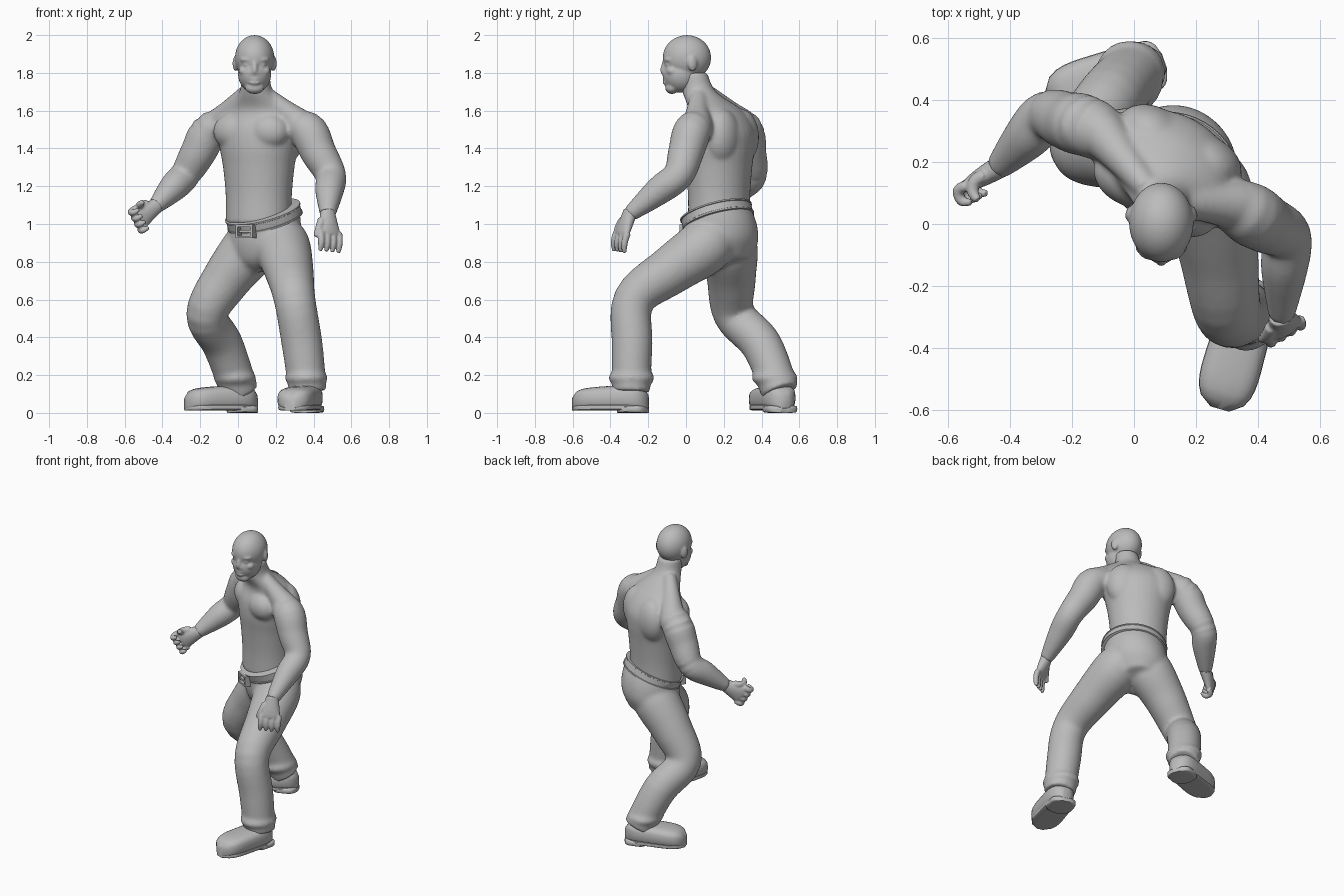
import bpy, bmesh, math
from mathutils import Vector, Matrix

cube = bpy.data.objects.get("Cube")
if cube:
    bpy.data.objects.remove(cube)

ACROSS = Vector((0.87, -0.48, 0)).normalized()    # from right to left shoulder
FORWARD = Vector((ACROSS.y, -ACROSS.x, 0))        # way the chest faces
TURN = math.atan2(ACROSS.y, ACROSS.x)
SIDE, UP = Vector((1, 0, 0)), Vector((0, 0, 1))
TILT = Vector((-0.28, -0.28, 1)).normalized()     # normal of the waist

grey = bpy.data.materials.new("plain_grey")
grey.use_nodes = True
grey.diffuse_color = (0.5, 0.5, 0.5, 1)
grey.node_tree.nodes["Principled BSDF"].inputs["Base Color"].default_value = grey.diffuse_color


def smooth_path(points, steps):
    """Resample a list of vectors along a smooth curve."""
    result = []
    last = len(points) - 1
    for i in range(last):
        before, start, end = points[max(i - 1, 0)], points[i], points[i + 1]
        after = points[min(i + 2, last)]
        leave, arrive = (end - before) / 2, (after - start) / 2
        for k in range(steps):
            t = k / steps
            ease = t * t * (3 - 2 * t)
            bend = leave * t * (1 - t) ** 2 - arrive * t * t * (1 - t)
            result.append(start.lerp(end, ease) + bend)
    return result + [points[-1]]


def loft(bm, centres, sizes, side=SIDE, axis=None, steps=5, sides=32, power=1):
    """Closed tube through elliptical sections; a size is (half width, half depth)."""
    rows = [Vector((*c, *s)) for c, s in zip(centres, sizes)]
    rows = smooth_path(rows, steps)
    mids = [row.xyz for row in rows]
    rings = []
    for i, row in enumerate(rows):
        ahead, behind = mids[min(i + 1, len(mids) - 1)], mids[max(i - 1, 0)]
        normal = axis or (ahead - behind).normalized()
        u = (side - normal * side.dot(normal)).normalized()
        v = normal.cross(u)
        ring = []
        for k in range(sides):
            angle = math.tau * k / sides
            c, s = (math.copysign(abs(f) ** power, f) for f in (math.cos(angle), math.sin(angle)))
            ring.append(bm.verts.new(mids[i] + u * c * row[3] + v * s * row[4]))
        rings.append(ring)
    faces = [bm.faces.new(rings[0]), bm.faces.new(rings[-1])]
    for low, high in zip(rings, rings[1:]):
        for k in range(sides):
            j = (k + 1) % sides
            faces.append(bm.faces.new((low[k], low[j], high[j], high[k])))
    bmesh.ops.recalc_face_normals(bm, faces=faces)


def tube(bm, centres, radii, **options):
    loft(bm, centres, [(r, r) for r in radii], **options)


def blob(bm, centre, size, turn=0):
    place = Matrix.Translation(centre) @ Matrix.Rotation(turn, 4, 'Z') @ Matrix.Diagonal((*size, 1))
    bmesh.ops.create_icosphere(bm, subdivisions=4, radius=1, matrix=place)


def finish(bm, name, voxel=None, rounds=0):
    """Turn the mesh into an object; a voxel size blends its volumes into one surface."""
    mesh = bpy.data.meshes.new(name)
    bm.to_mesh(mesh)
    bm.free()
    mesh.materials.append(grey)
    part = bpy.data.objects.new(name, mesh)
    bpy.context.collection.objects.link(part)
    for other in bpy.context.selected_objects:
        other.select_set(False)
    part.select_set(True)
    bpy.context.view_layer.objects.active = part
    bpy.ops.object.shade_smooth_by_angle(angle=math.radians(40))
    if voxel:
        blend = part.modifiers.new("blend", 'REMESH')
        blend.mode, blend.voxel_size, blend.use_smooth_shade = 'VOXEL', voxel, True
        soften = part.modifiers.new("soften", 'SMOOTH')
        soften.factor, soften.iterations = 0.5, rounds


# Torso and neck, leaning from the chest toward the head
skin = bmesh.new()
core, head = Vector((0.11, 0.175, 0)), Vector((0.088, 0, 1.85))
centres, sizes = [], []
for z, width, depth, lean in ((1, 0.18, 0.16, 0), (1.15, 0.18, 0.16, 0), (1.3, 0.195, 0.17, 0),
                              (1.4, 0.215, 0.18, 0), (1.5, 0.23, 0.175, 0), (1.6, 0.19, 0.13, 0.1),
                              (1.7, 0.09, 0.09, 0.6), (1.8, 0.075, 0.08, 0.8)):
    spot = core.lerp(head, lean)
    centres.append((spot.x, spot.y, z))
    sizes.append((width, depth))
loft(skin, centres, sizes, side=ACROSS, axis=UP)

# Chest, shoulder blades and neck muscles
for s in (-1, 1):
    outward = core + ACROSS * s * 0.1
    blob(skin, outward + FORWARD * 0.083 + UP * 1.49, (0.12, 0.09, 0.1), TURN)
    blob(skin, outward - FORWARD * 0.075 + UP * 1.46, (0.12, 0.09, 0.15), TURN)
    neck = Vector((0.088, 0.09, 1.7)) + ACROSS * s * 0.05
    shoulder = core + ACROSS * s * 0.24 + UP * 1.535
    tube(skin, [neck, neck.lerp(shoulder, 0.6), shoulder], (0.04, 0.06, 0.08), side=UP)


# Arms and hands
def finger(base, aim, axis, curl, radius):
    points = [base]
    for bend in range(3):
        points.append(points[-1] + aim * 0.036)
        aim = Matrix.Rotation(curl, 3, axis) @ aim
    tube(hands, points, [radius, radius, radius * 0.9, radius * 0.6], side=axis, sides=12)


def arm(shoulder, elbow, wrist, inward, aim, thumb_side, curl):
    shoulder, elbow, wrist, aim = Vector(shoulder), Vector(elbow), Vector(wrist), Vector(aim).normalized()
    tube(skin, [shoulder + inward * 0.15, shoulder, shoulder.lerp(elbow, 0.5), elbow,
                elbow.lerp(wrist, 0.4), wrist], (0.06, 0.1, 0.095, 0.082, 0.076, 0.042), side=SIDE + UP)
    across = (thumb_side - aim * aim.dot(thumb_side)).normalized()
    loft(hands, [wrist - aim * 0.02, wrist + aim * 0.05, wrist + aim * 0.1, wrist + aim * 0.12],
         [(0.04, 0.037), (0.052, 0.033), (0.062, 0.026), (0.05, 0.02)], side=across)
    for i in range(4):
        finger(wrist + aim * 0.1 + across * 0.037 * (i - 1.5), aim, across, curl, 0.0185)
    finger(wrist + aim * 0.03 + across * 0.04, (aim + across * 0.4).normalized(), across, curl * 0.7, 0.022)


hands = bmesh.new()
arm((0.36, 0.04, 1.5), (0.49, -0.04, 1.26), (0.475, -0.3, 1.05), -ACROSS,
    (0.1, -0.35, -0.9), Vector((-0.8, -0.5, 0)), -0.25)
arm((-0.14, 0.31, 1.5), (-0.28, 0.35, 1.26), (-0.44, 0.18, 1.09), ACROSS, (-0.7, -0.4, -0.5), UP, 1.3)
finish(skin, "torso_and_arms", 0.009, 16)
finish(hands, "hands", 0.006, 3)

# Head: skull, jaw and chin, then the face
face = bmesh.new()


def feature(x, y, z, size, turn=0):
    blob(face, head + Vector((x, y, z)), size, turn)


feature(0, 0.005, 0.03, (0.104, 0.128, 0.12))
feature(0, -0.026, -0.055, (0.088, 0.097, 0.1))
feature(0, -0.075, -0.13, (0.05, 0.035, 0.032))
tube(face, [head + Vector((0, y, z)) for y, z in ((-0.11, 0.02), (-0.12, -0.035), (-0.105, -0.055))],
     (0.011, 0.017, 0.018), sides=12)
for z in (-0.083, -0.102):
    feature(0, -0.104, z, (0.032, 0.02, 0.011))
for s in (-1, 1):
    feature(s * 0.04, -0.096, 0.02, (0.038, 0.02, 0.014), s * 0.3)    # brow
    feature(s * 0.05, -0.072, -0.04, (0.034, 0.032, 0.026))           # cheek
    feature(s * 0.04, -0.096, -0.008, (0.02, 0.014, 0.008))           # eye
    feature(s * 0.02, -0.112, -0.05, (0.012, 0.014, 0.01))            # nostril
    feature(s * 0.1, 0.035, 0, (0.015, 0.026, 0.042), s * 0.35)       # ear
finish(face, "head", 0.007, 5)

# Trousers: seat, then a leg on each side with a gathered hem
cloth = bmesh.new()
waist, crotch = Vector((0.137, 0.165, 1.05)), Vector((0.15, 0.225, 0.78))
loft(cloth, [waist.lerp(crotch, t) for t in (0, 0.35, 0.7, 1)],
     [(0.195, 0.175), (0.2, 0.193), (0.185, 0.18), (0.12, 0.12)], side=ACROSS, axis=TILT)


def leg(hip, thigh, knee, calf, ankle):
    hip, thigh, knee, calf, ankle = map(Vector, (hip, thigh, knee, calf, ankle))
    tube(cloth, [waist.lerp(hip, 0.5), hip, thigh, knee, calf, ankle],
         (0.11, 0.148, 0.13, 0.11, 0.108, 0.1))
    blob(cloth, calf.lerp(ankle, 0.7), (0.113, 0.122, 0.055))


leg((0.23, 0.11, 0.89), (0.27, -0.08, 0.755), (0.3, -0.275, 0.6), (0.34, -0.285, 0.36), (0.37, -0.29, 0.11))
leg((0.07, 0.23, 0.88), (-0.06, 0.24, 0.71), (-0.165, 0.255, 0.52), (-0.08, 0.4, 0.36), (0.01, 0.5, 0.11))
finish(cloth, "trousers", 0.011, 12)

# Belt with a raised rim on each edge
belt = bmesh.new()
mid = waist - UP * 0.01
rims = [(-0.03, 0), (-0.028, 0.01), (-0.02, 0.01), (-0.018, 0.006)]
rims += [(-h, grow) for h, grow in reversed(rims)]
loft(belt, [mid + TILT * h for h, grow in rims], [(0.2 + grow, 0.18 + grow) for h, grow in rims],
     side=ACROSS, axis=TILT, steps=1, sides=40)
finish(belt, "belt")

# Buckle frame and tongue
buckle = bmesh.new()
front = (FORWARD - TILT * FORWARD.dot(TILT)).normalized()
spot = mid + front * 0.195 - ACROSS * 0.015 - UP * 0.01
for x, z, width, height in ((-0.045, 0, 0.012, 0.07), (0.045, 0, 0.012, 0.07), (0, 0.03, 0.1, 0.012),
                            (0, -0.03, 0.1, 0.012), (0.01, 0, 0.08, 0.012)):
    bmesh.ops.create_cube(buckle, size=1, matrix=Matrix.Translation(spot) @ Matrix.Rotation(TURN, 4, 'Z')
                          @ Matrix.Translation((x, 0, z)) @ Matrix.Diagonal((width, 0.04, height, 1)))
finish(buckle, "belt_buckle")


# Boots: upper, sole and heel along a line from heel to toe
def boot(name, heel, toe):
    heel, toe = Vector(heel), Vector(toe)
    along = (toe - heel).normalized()

    def layer(part, low, back, front, grow, reach, power):
        bm = bmesh.new()
        centres, sizes = [], []
        for i in range(15):
            s = 0.01 + 0.98 * i / 14
            round_end = (1 - abs(2 * s - 1) ** 4) ** 0.5
            top = low + (back + (front - back) * s) * round_end ** 0.4
            centres.append(heel.lerp(toe, s * reach) + UP * (low + top) / 2)
            sizes.append(((0.083 + 0.014 * s * reach) * round_end + grow, (top - low) / 2))
        loft(bm, centres, sizes, side=along.cross(UP), axis=along, steps=1, sides=24, power=power)
        finish(bm, name + part)

    layer("_upper", 0.015, 0.14, 0.115, 0.004, 1, 0.65)
    layer("_sole", 0.012, 0.035, 0.035, 0, 1, 0.4)
    layer("_heel", 0, 0.04, 0.04, 0, 0.4, 0.4)


boot("left_boot", (0.39, -0.2, 0), (0.275, -0.6, 0))
boot("right_boot", (0.1, 0.525, 0), (-0.28, 0.395, 0))
